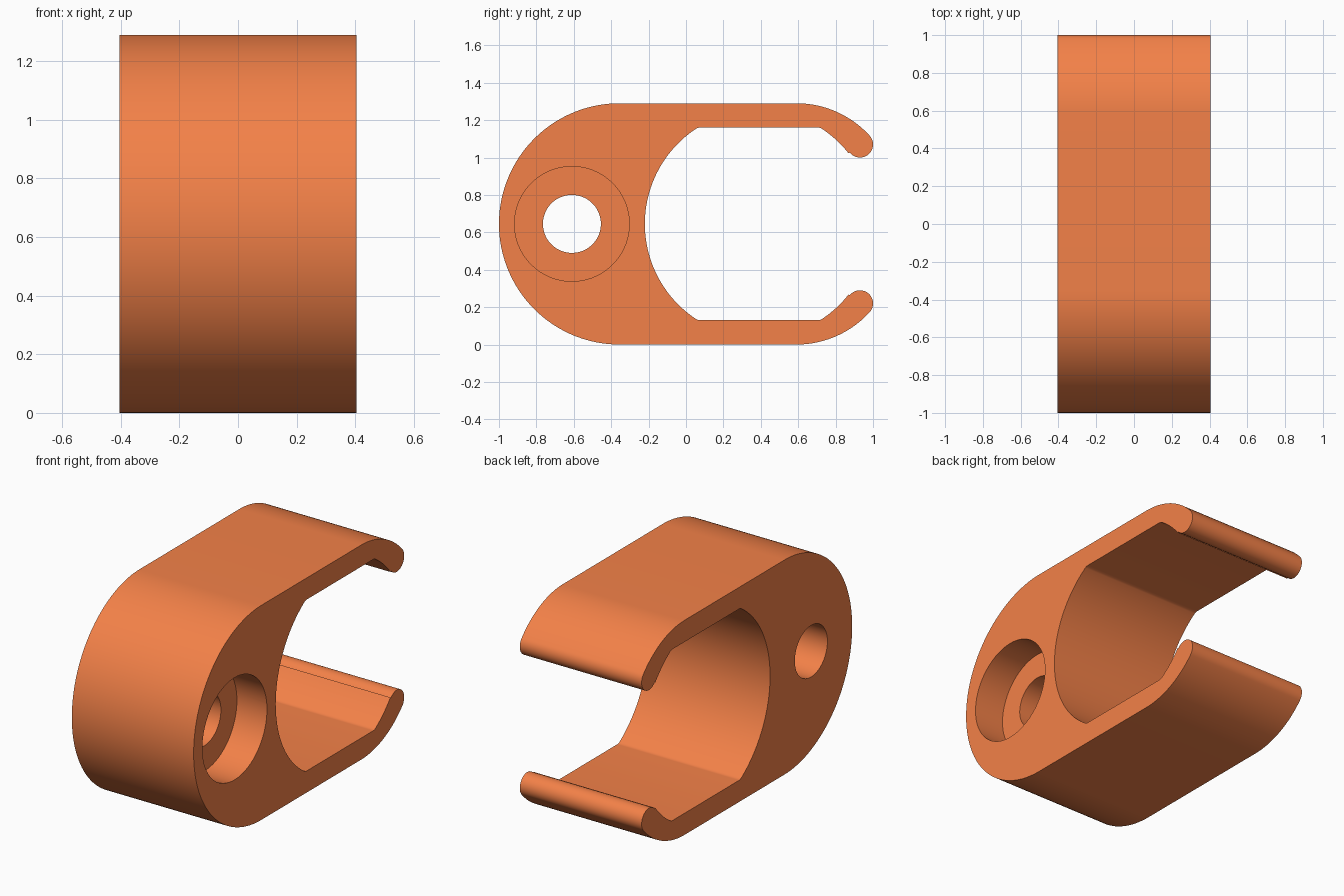
import bpy, bmesh
from math import radians, cos, sin, atan2, degrees, sqrt

if "Cube" in bpy.data.objects:
    bpy.data.objects.remove(bpy.data.objects["Cube"])

HALF_W = 0.405      # half width along x
MID = 0.645         # height of the symmetry plane


def arc(cy, cz, r, a0, a1, n):
    return [(cy + r * cos(radians(a0 + (a1 - a0) * i / n)),
             cz + r * sin(radians(a0 + (a1 - a0) * i / n))) for i in range(n + 1)]


def apply_mod(obj, mod):
    bpy.context.view_layer.objects.active = obj
    bpy.ops.object.modifier_apply(modifier=mod.name)


# Upper half of the clip outline in (y, z - MID)
cav_y, cav_r, flat, fil = 0.39, 0.61, 0.515, 0.04
fz = flat - fil
fy = sqrt((cav_r - fil) ** 2 - fz ** 2)
fa = degrees(atan2(fz, fy))
tip_a = degrees(atan2(0.31, 0.34))
cav_a = degrees(atan2(0.425, 0.54))

half = arc(-0.355, 0, 0.645, 180, 90, 40)                  # rounded back
half += arc(0.59, 0.115, 0.53, 90, tip_a, 20)              # curved shoulder
half += arc(0.93, 0.425, 0.07, tip_a, cav_a - 180, 24)[1:]  # round lip
half += arc(cav_y, 0, cav_r, cav_a, fa, 8)                 # cavity, lip side
half += arc(cav_y + fy, fz, fil, fa, 90, 5)[1:]            # small corner fillets
half += arc(cav_y - fy, fz, fil, 90, 180 - fa, 5)
half += arc(cav_y, 0, cav_r, 180 - fa, 180, 24)[1:]        # cavity, back side
outline = half + [(y, -z) for y, z in reversed(half[1:-1])]

# Clip body: outline extruded along x
bm = bmesh.new()
face = bm.faces.new([bm.verts.new((-HALF_W, y, z + MID)) for y, z in outline])
ext = bmesh.ops.extrude_face_region(bm, geom=[face])
bmesh.ops.translate(bm, vec=(2 * HALF_W, 0, 0),
                    verts=[v for v in ext["geom"] if isinstance(v, bmesh.types.BMVert)])
bmesh.ops.recalc_face_normals(bm, faces=bm.faces)
mesh = bpy.data.meshes.new("clip_body")
bm.to_mesh(mesh)
bm.free()
clip = bpy.data.objects.new("clip_body", mesh)
bpy.context.collection.objects.link(clip)

# Screw hole and its counterbore on the right side
for name, r, x0, x1 in (("counterbore", 0.307, HALF_W - 0.20, 0.6),
                        ("screw_hole", 0.155, -0.6, 0.65)):
    bpy.ops.mesh.primitive_cylinder_add(vertices=72, radius=r, depth=x1 - x0,
                                        location=((x0 + x1) / 2, -0.61, MID),
                                        rotation=(0, radians(90), 0))
    cutter = bpy.context.object
    cutter.name = name + "_cutter"
    cutter.hide_render = True
    mod = clip.modifiers.new(name, "BOOLEAN")
    mod.operation, mod.solver, mod.object = "DIFFERENCE", "EXACT", cutter
    apply_mod(clip, mod)
    bpy.data.objects.remove(cutter)

# Orange plastic, smooth curves with crisp edges
mat = bpy.data.materials.new("orange_plastic")
mat.diffuse_color = (0.90, 0.22, 0.065, 1)
mat.use_nodes = True
mat.node_tree.nodes["Principled BSDF"].inputs["Base Color"].default_value = mat.diffuse_color
clip.data.materials.clear()
clip.data.materials.append(mat)
bpy.ops.object.select_all(action="DESELECT")
clip.select_set(True)
bpy.context.view_layer.objects.active = clip
bpy.ops.object.shade_smooth_by_angle(angle=radians(30))
